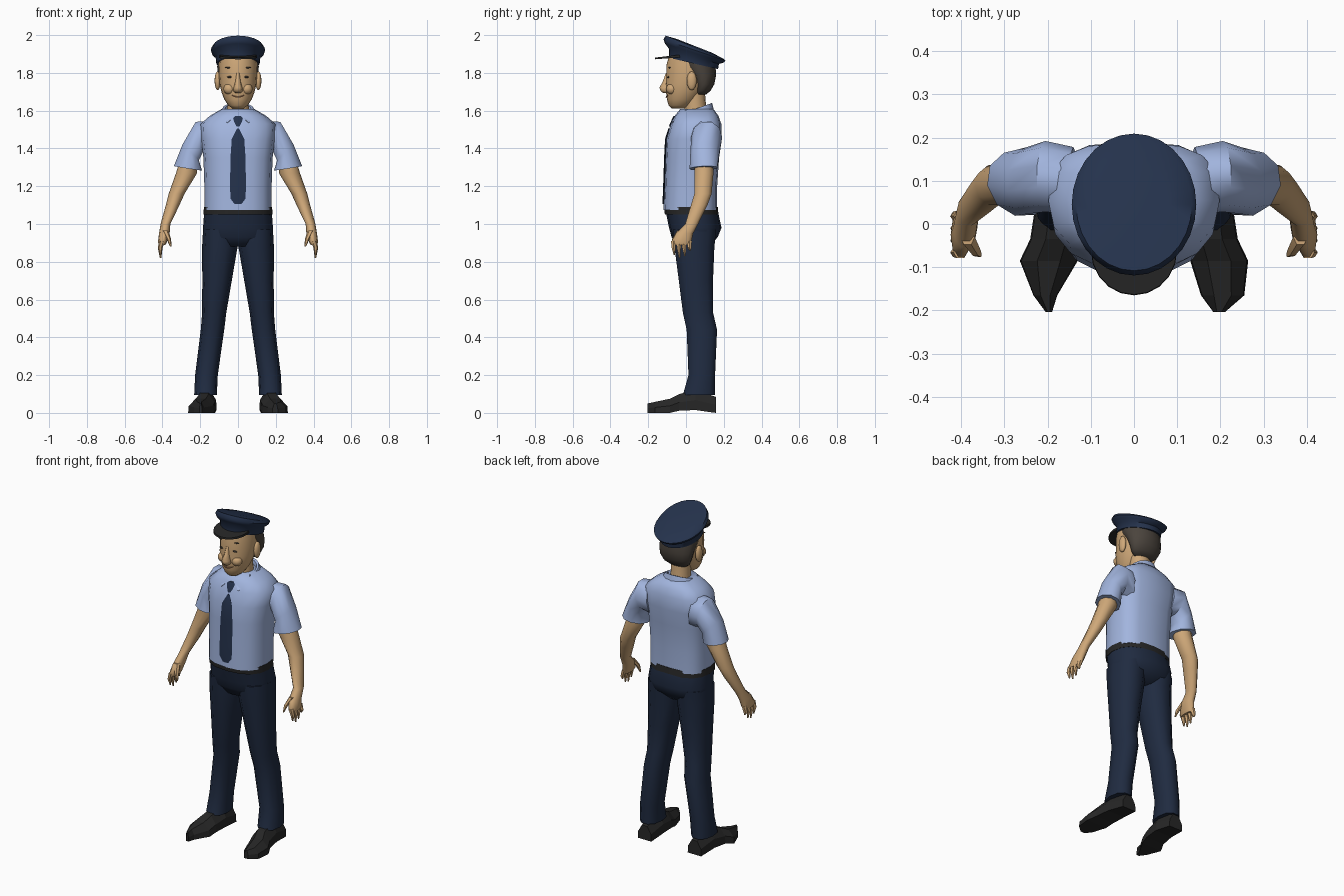
import bpy, bmesh, math
from mathutils import Vector


def material(name, rgb):
    m = bpy.data.materials.new(name)
    m.diffuse_color = (*rgb, 1)
    return m


SHIRT = material("light_blue", (0.36, 0.46, 0.73))
NAVY = material("trouser_navy", (0.014, 0.024, 0.052))
CAP = material("cap_navy", (0.018, 0.032, 0.072))
SKIN = material("skin", (0.62, 0.39, 0.19))
HAIR = material("hair_brown", (0.07, 0.058, 0.047))
BLACK = material("soft_black", (0.02, 0.02, 0.02))
LIP = material("lip_brown", (0.33, 0.16, 0.08))


def ring(c, a, b, n=12, ef=2.0, eb=2.0):
    """Superellipse around c spanned by a and b; exponent ef on the -b half, eb on the +b half."""
    c, a, b = Vector(c), Vector(a), Vector(b)
    pts = []
    for i in range(n):
        t = 2 * math.pi * i / n
        co, si = math.cos(t), math.sin(t)
        e = 2 / (eb if si > 0 else ef)
        pts.append(c + a * math.copysign(abs(co) ** e, co) + b * math.copysign(abs(si) ** e, si))
    return pts


def level(z, rx, yf, yb, cx=0.0, n=16, ef=2.0, eb=2.0):
    """Horizontal ring from front yf to back yb."""
    return ring((cx, (yf + yb) / 2, z), (rx, 0, 0), (0, (yb - yf) / 2, 0), n, ef, eb)


def loft(name, rings, mat, side=1, angle=45, smooth=True):
    """Skin a stack of rings into a capped solid; side=-1 mirrors it in x."""
    bm = bmesh.new()
    rows = [[bm.verts.new((p[0] * side, p[1], p[2])) for p in r] for r in rings]
    n = len(rows[0])
    for r0, r1 in zip(rows, rows[1:]):
        for i in range(n):
            bm.faces.new((r0[i], r0[(i + 1) % n], r1[(i + 1) % n], r1[i]))
    bm.faces.new(rows[0])
    bm.faces.new(rows[-1])
    bmesh.ops.recalc_face_normals(bm, faces=bm.faces)
    return finish(name, bm, mat, angle, smooth)


def blob(name, loc, scale, mat):
    bm = bmesh.new()
    bmesh.ops.create_uvsphere(bm, u_segments=12, v_segments=8, radius=1)
    for v in bm.verts:
        v.co = Vector(loc) + Vector(v.co[i] * scale[i] for i in range(3))
    return finish(name, bm, mat, 60, True)


def finish(name, bm, mat, angle, smooth):
    me = bpy.data.meshes.new(name)
    bm.to_mesh(me)
    bm.free()
    me.materials.append(mat)
    ob = bpy.data.objects.new(name, me)
    bpy.context.collection.objects.link(ob)
    bpy.ops.object.select_all(action='DESELECT')
    ob.select_set(True)
    bpy.context.view_layer.objects.active = ob
    if smooth:
        bpy.ops.object.shade_smooth_by_angle(angle=math.radians(angle))
    return ob


# Shirt body: height, half width, front y, back y
TORSO = [(1.075, .178, -.12, .165), (1.2, .178, -.115, .165), (1.35, .183, -.11, .175),
         (1.45, .195, -.105, .19), (1.53, .198, -.08, .187), (1.572, .15, -.06, .172),
         (1.61, .085, -.03, .145)]
loft("shirt_body", [level(*t, ef=2.4, eb=3) for t in TORSO], SHIRT, angle=60)


def chest_y(z):
    for (z0, _, y0, _), (z1, _, y1, _) in zip(TORSO, TORSO[1:]):
        if z <= z1:
            return y0 + (y1 - y0) * (z - z0) / (z1 - z0)
    return TORSO[-1][2]


# Tie and knot, laid on the chest
def tie(name, rows):
    loft(name, [[(-w, chest_y(z) - .001, z), (0, chest_y(z) - .006, z), (w, chest_y(z) - .001, z),
                 (0, chest_y(z) + .01, z)] for z, w in rows], CAP)


tie("tie_blade", [(1.105, .018), (1.135, .04), (1.2, .042), (1.35, .04), (1.45, .033), (1.505, .006)])
tie("tie_knot", [(1.515, .008), (1.535, .018), (1.56, .026), (1.572, .015)])

# Collar
loft("collar", [ring((0, .05, 1.565), (.112, 0, 0), (0, .1, .03), 16),
                ring((0, .06, 1.613), (.082, 0, 0), (0, .078, .028), 16),
                ring((0, .06, 1.61), (.07, 0, 0), (0, .066, .026), 16),
                ring((0, .06, 1.58), (.066, 0, 0), (0, .062, .02), 16)], SHIRT)
for s, side in ((1, "right"), (-1, "left")):
    flap = [(.008, -.045, 1.585), (.078, .0, 1.61), (.095, -.02, 1.575), (.055, -.082, 1.535)]
    loft(side + "_collar_flap", [flap, [(x, y + .025, z - .005) for x, y, z in flap]], SHIRT, s)

# Belt, hips
loft("belt", [level(1.05, .182, -.112, .172, ef=2.4, eb=2.5),
              level(1.09, .181, -.116, .168, ef=2.4, eb=2.5)], BLACK)
loft("trouser_hips", [level(.88, .12, -.045, .12, ef=2.5), level(.93, .184, -.076, .168, ef=2.5, eb=2.5),
                      level(.98, .185, -.09, .188, ef=2.4, eb=2.4),
                      level(1.08, .178, -.11, .166, ef=2.4, eb=2.4)], NAVY, angle=60)

# Leg rings: height, half width, front, back, centre x
LEG = [(.095, .06, -.02, .157, .172), (.2, .06, .01, .157, .167), (.44, .062, .0, .168, .135),
       (.53, .064, -.02, .147, .126), (.7, .078, -.042, .147, .111), (.88, .094, -.066, .155, .096),
       (.97, .09, -.075, .165, .095)]
# Shoe sections: y, centre x, half width, bottom, top
SHOE = [(.158, .167, .045, 0, .085), (.05, .17, .057, .015, .12), (-.035, .18, .06, .012, .1),
        (-.085, .197, .067, 0, .075), (-.165, .205, .05, 0, .058), (-.203, .197, .014, 0, .05)]
# Sleeve and arm rings: centre, two half axes
SLEEVE = [((.14, .1, 1.45), (0, .078, 0), (.01, 0, .1)), ((.205, .11, 1.46), (0, .082, 0), (.02, 0, .085)),
          ((.25, .1, 1.38), (0, .077, 0), (.045, 0, .045)),
          ((.265, .093, 1.295), (-.01, .074, 0), (.075, .02, .012))]
ARM = [((.265, .095, 1.33), .045, .05), ((.272, .095, 1.27), .056, .053), ((.325, .09, 1.16), .042, .048),
       ((.346, .07, 1.1), .036, .046), ((.384, .03, 1.0), .026, .036), ((.39, -.008, .95), .028, .048),
       ((.4, -.025, .905), .024, .056), ((.402, -.025, .89), .018, .05)]

for s, side in ((1, "right"), (-1, "left")):
    loft(side + "_trouser_leg", [level(*r, n=10, ef=2.3, eb=2.3) for r in LEG], NAVY, s, 50)
    shoe = []
    for y, cx, w, z0, z1 in SHOE:
        if s < 0 and y < -.1:
            w *= .55  # narrower toe on this side
        shoe.append([(cx - w, y, z0), (cx + w, y, z0), (cx + w * .95, y, z0 + (z1 - z0) * .5),
                     (cx + w * .4, y, z1), (cx - w * .4, y, z1), (cx - w * .95, y, z0 + (z1 - z0) * .5)])
    loft(side + "_shoe", shoe, BLACK, s, smooth=False)
    loft(side + "_sleeve", [ring(*r, n=10) for r in SLEEVE], SHIRT, s, 50)
    loft(side + "_arm", [ring(c, (rx, 0, 0), (0, ry, 0), 10) for c, rx, ry in ARM], SKIN, s, 60)
    # Four tapered fingers and a thumb
    for i in range(4):
        y = -.066 + i * .028
        tip = .855 - .035 * math.sin((i + .6) * .9)
        loft(f"{side}_finger_{i + 1}", [ring((.402, y, .91), (.015, 0, 0), (0, .015, 0), 6),
                                        ring((.412, y, .875), (.013, 0, 0), (0, .012, 0), 6),
                                        ring((.41, y + .004, tip), (.004, 0, 0), (0, .004, 0), 6)], SKIN, s)
    loft(side + "_thumb", [ring((.385, -.03, .965), (.017, 0, 0), (0, .02, 0), 6),
                           ring((.366, -.062, .92), (.012, 0, 0), (0, .014, 0), 6),
                           ring((.356, -.072, .88), (.004, 0, 0), (0, .005, 0), 6)], SKIN, s)
    # Ears, cheeks, eyes and brows
    blob(side + "_ear", (s * .108, .03, 1.758), (.016, .026, .05), SKIN)
    blob(side + "_cheek", (s * .045, -.075, 1.715), (.032, .03, .03), SKIN)
    blob(side + "_eye", (s * .043, -.094, 1.778), (.016, .005, .005), HAIR)
    blob(side + "_brow", (s * .047, -.087, 1.828), (.022, .006, .004), HAIR)

# Neck, head, nose, mouth
loft("neck", [level(1.56, .06, -.005, .115), level(1.64, .056, -.01, .105), level(1.7, .06, .0, .1)], SKIN)
loft("head", [level(1.612, .03, -.075, -.01, n=20), level(1.628, .052, -.092, .03, n=20),
              level(1.66, .073, -.101, .06, n=20), level(1.7, .088, -.106, .09, n=20),
              level(1.74, .097, -.108, .11, n=20), level(1.79, .101, -.104, .13, n=20),
              level(1.84, .101, -.104, .13, n=20), level(1.89, .097, -.09, .12, n=20)], SKIN, angle=60)
loft("nose", [level(1.693, .014, -.122, -.08, n=10), level(1.706, .026, -.137, -.08, n=10),
              level(1.722, .023, -.142, -.08, n=10), level(1.755, .014, -.124, -.08, n=10),
              level(1.8, .009, -.107, -.08, n=10)], SKIN, angle=60)
loft("mouth", [ring((x, -.104 + 11 * x * x, 1.672 + 9 * x * x), (0, .004, 0), (0, 0, .004), 6)
               for x in (-.036, -.024, -.012, 0, .012, .024, .036)], LIP)

# Hair around the back and sides
loft("hair", [level(1.685, .06, .05, .105), level(1.705, .085, .045, .13), level(1.74, .1, .04, .15),
              level(1.785, .107, .015, .159), level(1.83, .11, -.03, .157), level(1.875, .109, -.06, .15)],
     HAIR, angle=60)

# Cap: band, flared crown, sloping top
loft("cap", [ring((0, .04, 1.85), (.115, 0, 0), (0, .13, -.03), 28),
             ring((0, .042, 1.887), (.119, 0, 0), (0, .132, -.04), 28),
             ring((0, .045, 1.905), (.138, 0, 0), (0, .156, -.05), 28),
             ring((0, .045, 1.921), (.144, 0, 0), (0, .164, -.056), 28),
             ring((0, .045, 1.936), (.134, 0, 0), (0, .153, -.061), 28),
             ring((0, .045, 1.943), (.08, 0, 0), (0, .092, -.036), 28)], CAP, angle=50)
loft("cap_visor", [ring((0, -.06, 1.88), (.1, 0, 0), (0, .105, .008), 20),
                   ring((0, -.06, 1.893), (.099, 0, 0), (0, .103, .012), 20)], BLACK)
